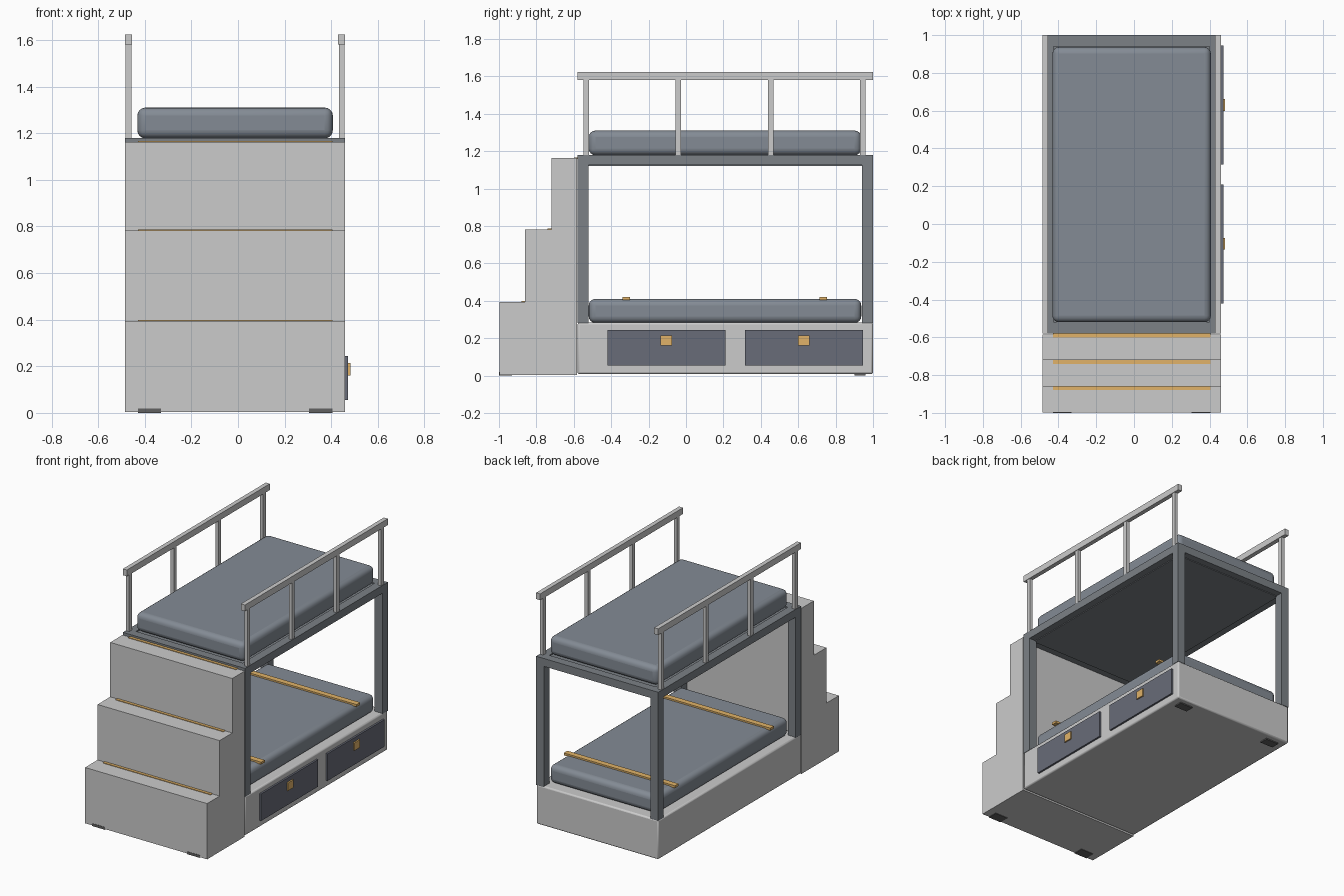
import bpy, bmesh

if "Cube" in bpy.data.objects:
    bpy.data.objects.remove(bpy.data.objects["Cube"])

CX = -0.0125          # centre line of the bed body
XL, XR = -0.485, 0.46


def material(name, rgb):
    m = bpy.data.materials.new(name)
    m.diffuse_color = (*rgb, 1)
    m.use_nodes = True
    m.node_tree.nodes["Principled BSDF"].inputs["Base Color"].default_value = m.diffuse_color
    return m


FRAME = material("frame_grey", (0.20, 0.22, 0.24))
FABRIC = material("fabric_grey", (0.23, 0.26, 0.30))
DRAWER = material("drawer_grey", (0.14, 0.15, 0.19))
GOLD = material("gold_trim", (0.75, 0.45, 0.14))
PAD = material("pad_dark", (0.12, 0.12, 0.12))


def finish(name, bm, mat=None, bevel=0, segments=2):
    me = bpy.data.meshes.new(name)
    bmesh.ops.recalc_face_normals(bm, faces=bm.faces)
    bm.to_mesh(me)
    bm.free()
    ob = bpy.data.objects.new(name, me)
    bpy.context.collection.objects.link(ob)
    if mat:
        me.materials.append(mat)
    if bevel:
        mod = ob.modifiers.new("bevel", 'BEVEL')
        mod.width, mod.segments = bevel, segments
        bpy.ops.object.select_all(action='DESELECT')
        bpy.context.view_layer.objects.active = ob
        ob.select_set(True)
        bpy.ops.object.shade_smooth_by_angle()
    return ob


def box(name, x, y, z, mat=None, bevel=0, segments=2):
    """Box from (min, max) pairs on each axis."""
    bm = bmesh.new()
    bmesh.ops.create_cube(bm, size=1)
    for v in bm.verts:
        v.co = [r[0] if c < 0 else r[1] for c, r in zip(v.co, (x, y, z))]
    return finish(name, bm, mat, bevel, segments)


def both_sides(name, x, y, z, mat=None):
    """Left box and its mirror image across the bed centre line."""
    box(name + "_left", x, y, z, mat)
    box(name + "_right", (2 * CX - x[1], 2 * CX - x[0]), y, z, mat)


# stepped stair block: side profile extruded across the width
profile = [(-0.998, 0.004), (-0.998, 0.394), (-0.86, 0.394), (-0.86, 0.782),
           (-0.72, 0.782), (-0.72, 1.163), (-0.584, 1.163), (-0.584, 0.004)]
bm = bmesh.new()
face = bm.faces.new([bm.verts.new((XL, y, z)) for y, z in profile])
ext = bmesh.ops.extrude_face_region(bm, geom=[face])
bmesh.ops.translate(bm, vec=(XR - XL, 0, 0),
                    verts=[v for v in ext["geom"] if isinstance(v, bmesh.types.BMVert)])
finish("stairs", bm)

# gold strip at the back of each tread
for i, (y, z) in enumerate([(-0.86, 0.394), (-0.72, 0.782), (-0.58, 1.163)]):
    box(f"tread_strip_{i}", (-0.43, 0.405), (y - 0.02, y + 0.002), (z - 0.004, z + 0.004), GOLD)

# storage base
box("base", (XL, XR), (-0.58, 1.0), (0.008, 0.284), bevel=0.01)

# floor pads
both_sides("front_pad", (-0.43, -0.33), (-1.0, -0.93), (0, 0.018), PAD)
both_sides("back_pad", (-0.43, -0.33), (0.90, 0.96), (0, 0.018), PAD)

# drawers and handles on the right side
for i, y in enumerate((-0.105, 0.63)):
    box(f"drawer_front_{i}", (0.45, 0.473), (y - 0.315, y + 0.315), (0.055, 0.244), DRAWER)
    box(f"drawer_handle_{i}", (0.47, 0.483), (y - 0.031, y + 0.031), (0.16, 0.215), GOLD)

# corner posts
for end, y in (("front", (-0.58, -0.52)), ("back", (0.94, 1.0))):
    both_sides(end + "_post", (XL, XL + 0.06), y, (0.28, 1.125), FRAME)
    box(end + "_frame_beam", (XL + 0.06, XR - 0.06), y, (1.125, 1.18), FRAME)

# upper platform: beams around a slatless panel
both_sides("side_beam", (XL, XL + 0.06), (-0.58, 1.0), (1.125, 1.18), FRAME)
box("platform_panel", (-0.435, 0.41), (-0.53, 0.95), (1.12, 1.172), FRAME)

# mattresses
for name, z in (("lower", (0.282, 0.41)), ("upper", (1.178, 1.31))):
    box(name + "_mattress", (-0.432, 0.407), (-0.52, 0.937), z, FABRIC, 0.035, 4)

# gold straps over the lower mattress
for i, y in enumerate((-0.32, 0.735)):
    box(f"strap_{i}", (CX - 0.43, CX + 0.43), (y - 0.02, y + 0.02), (0.405, 0.421), GOLD)

# guard rails on both long sides
both_sides("guard_rail", (XL, XL + 0.031), (-0.58, 1.0), (1.58, 1.624))
for i in range(4):
    y = -0.534 + i * 0.4933
    both_sides(f"rail_post_{i}", (-0.482, -0.458), (y - 0.015, y + 0.015), (1.178, 1.582))
